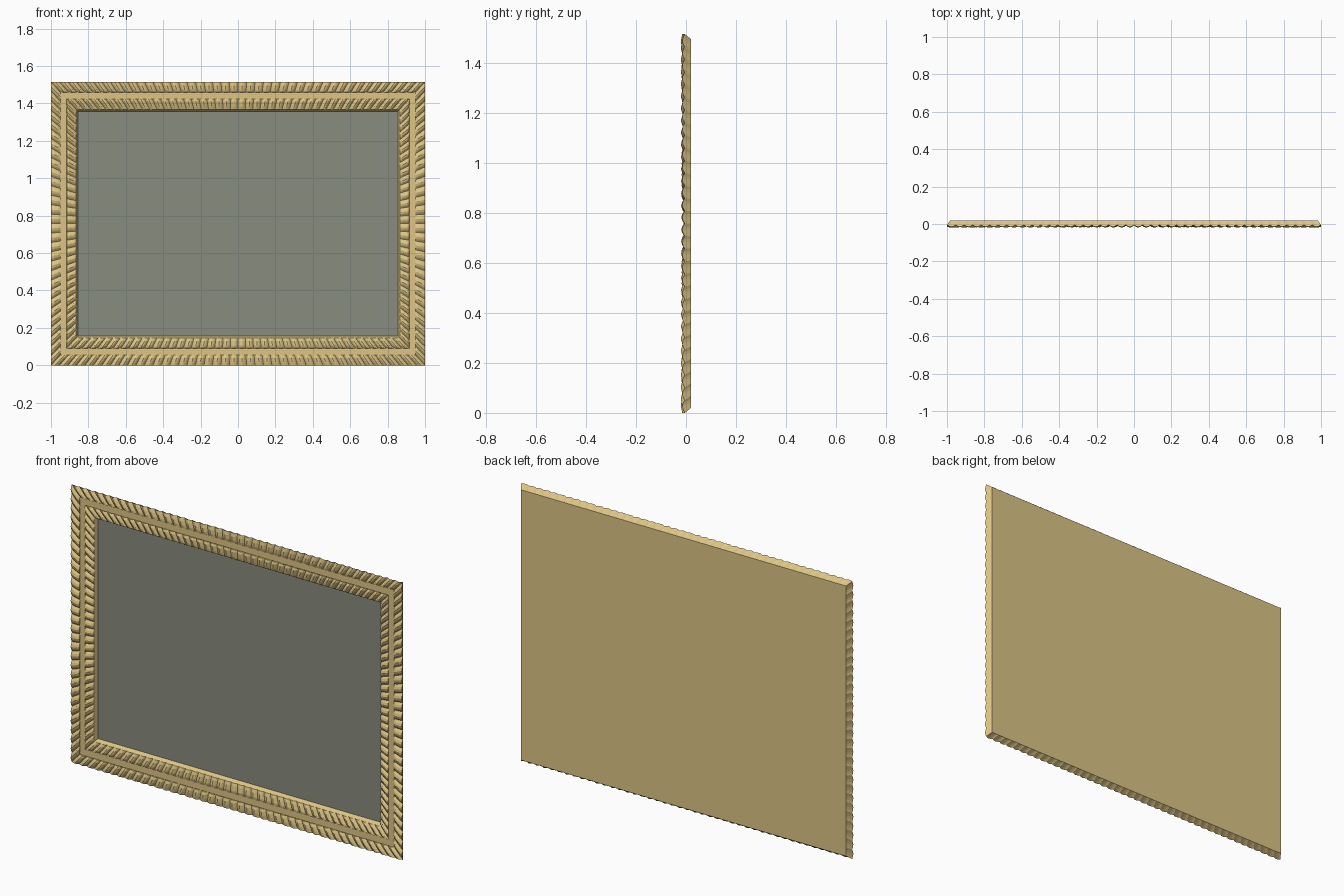
import bpy, bmesh, math
from mathutils import Vector

if "Cube" in bpy.data.objects:
    bpy.data.objects.remove(bpy.data.objects["Cube"])

H = 1.515      # overall height
SX = 0.92      # side rails are slightly narrower than top and bottom rails


def material(name, rgb):
    m = bpy.data.materials.new(name)
    m.diffuse_color = (*rgb, 1)
    m.use_nodes = True
    m.node_tree.nodes["Principled BSDF"].inputs["Base Color"].default_value = m.diffuse_color
    return m


gold = material("antique_gold", (0.72, 0.555, 0.235))
glass = material("grey_glass", (0.25, 0.262, 0.208))


def corners(d):
    """Corner points (x, z) of the frame outline inset by d."""
    x = 1 - d * SX
    return [Vector(p) for p in ((-x, d), (x, d), (x, H - d), (-x, H - d))]


def finish(bm, name, mat):
    bmesh.ops.recalc_face_normals(bm, faces=bm.faces)
    me = bpy.data.meshes.new(name)
    bm.to_mesh(me)
    bm.free()
    me.materials.append(mat)
    ob = bpy.data.objects.new(name, me)
    bpy.context.collection.objects.link(ob)
    return ob


# Cross-section from back edge to inner lip: inset, forward height, ridge height
profile = [
    (0.020, -0.020, 0), (0.000, 0.005, 0.010),            # chamfered back edge
    (0.020, 0.007, 0.012), (0.040, 0.007, 0.012),         # outer carved band
    (0.055, 0.005, 0.009), (0.056, 0.009, 0),
    (0.091, 0.009, 0),                                    # plain band
    (0.092, 0.005, 0.009), (0.105, 0.006, 0.012),         # inner carved band
    (0.130, 0.004, 0.010), (0.146, 0.002, 0.006),
    (0.149, 0.000, 0), (0.158, -0.018, 0),                # sloped inner wall
]
STEPS = 4      # faces per carved ridge

# Moulded frame: four mitred rails with fanned scallops
bm = bmesh.new()
for rail in range(4):
    n = (44 if rail % 2 == 0 else 30) * STEPS
    rows = []
    for d, y, amp in profile:
        c = corners(d)
        a, b = c[rail], c[(rail + 1) % 4]
        row = []
        for i in range(n + 1):
            p = a.lerp(b, i / n)
            ridge = math.sin(math.pi * (i % STEPS) / STEPS)
            row.append(bm.verts.new((p.x, -(y + amp * ridge), p.y)))
        rows.append(row)
    for r0, r1 in zip(rows, rows[1:]):
        for i in range(n):
            bm.faces.new((r0[i], r0[i + 1], r1[i + 1], r1[i]))
bmesh.ops.remove_doubles(bm, verts=bm.verts, dist=1e-5)
# Close the back and the recess floor
bmesh.ops.holes_fill(bm, edges=[e for e in bm.edges if e.is_boundary], sides=0)
frame = finish(bm, "carved_frame", gold)

# Glass plate
bm = bmesh.new()
front, back = [[bm.verts.new((p.x, y, p.y)) for p in corners(0.157)]
               for y in (0.0155, 0.0172)]
bm.faces.new(front)
bm.faces.new(back[::-1])
for i in range(4):
    j = (i + 1) % 4
    bm.faces.new((front[i], front[j], back[j], back[i]))
finish(bm, "glass_panel", glass)
